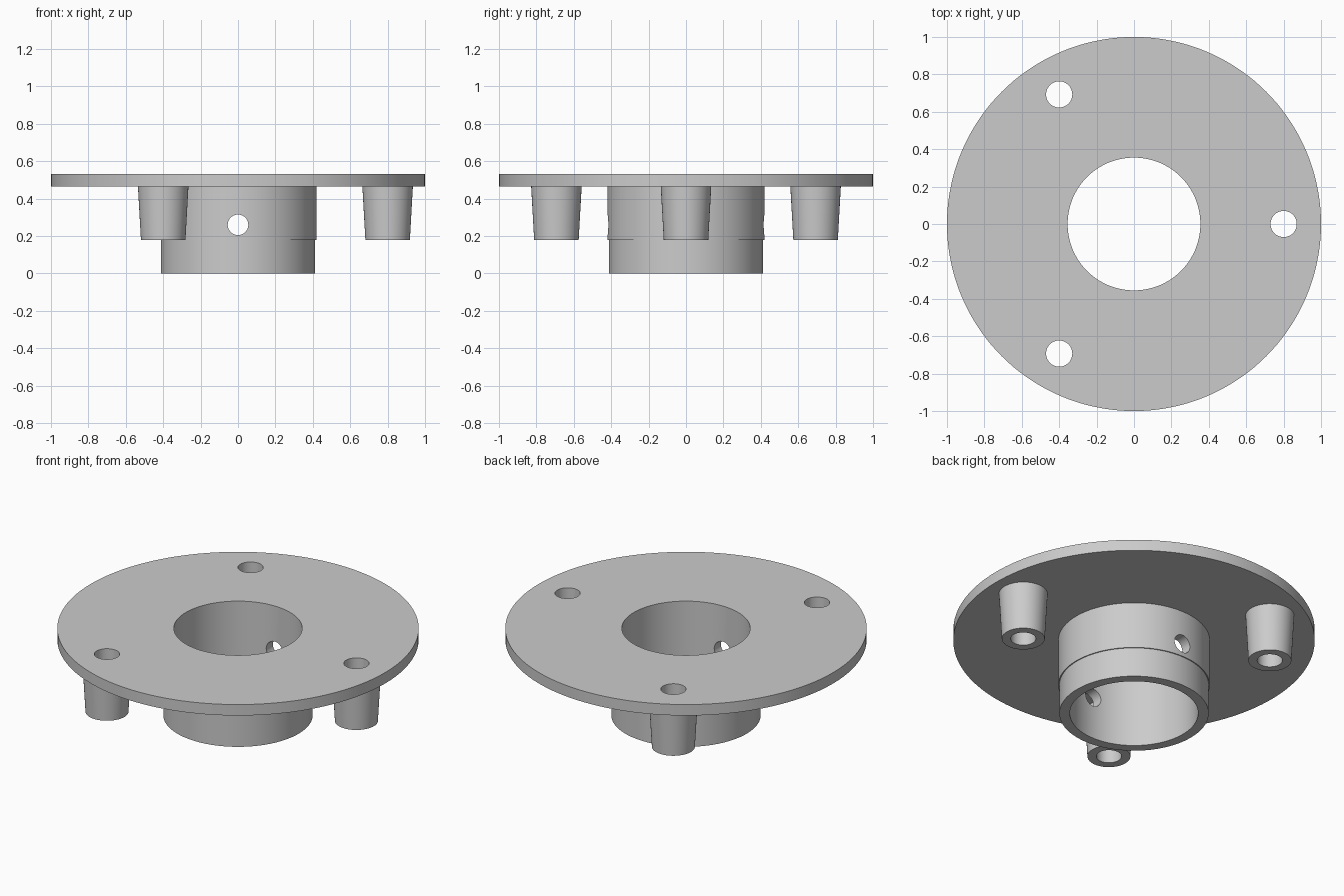
import bpy
import bmesh
from math import cos, sin, pi, radians
from mathutils import Matrix, Vector

cube = bpy.data.objects.get("Cube")
if cube:
    bpy.data.objects.remove(cube, do_unlink=True)

BORE_R, PLATE_BOTTOM, PLATE_TOP, STEP_Z = 0.355, 0.465, 0.532, 0.18
PIN_R, PIN_CIRCLE = 0.07, 0.8

grey = bpy.data.materials.new("plain grey")
grey.use_nodes = True
grey.diffuse_color = (0.6, 0.6, 0.6, 1)
grey.node_tree.nodes["Principled BSDF"].inputs["Base Color"].default_value = (0.6, 0.6, 0.6, 1)


def make_object(name, bm):
    bmesh.ops.recalc_face_normals(bm, faces=bm.faces)
    mesh = bpy.data.meshes.new(name)
    bm.to_mesh(mesh)
    bm.free()
    mesh.materials.append(grey)
    obj = bpy.data.objects.new(name, mesh)
    bpy.context.collection.objects.link(obj)
    return obj


def lathe(name, profile, segments, centre=(0, 0)):
    """Revolve a closed (radius, height) outline around a vertical axis."""
    bm = bmesh.new()
    rings = []
    for i in range(segments):
        a = 2 * pi * i / segments
        rings.append([bm.verts.new((centre[0] + r * cos(a), centre[1] + r * sin(a), z))
                      for r, z in profile])
    n = len(profile)
    for i, ring in enumerate(rings):
        after = rings[(i + 1) % segments]
        for j in range(n):
            k = (j + 1) % n
            bm.faces.new((ring[j], after[j], after[k], ring[k]))
    return make_object(name, bm)


def drill(target, radius, length, matrix):
    """Cut a round hole through the target."""
    bm = bmesh.new()
    bmesh.ops.create_cone(bm, cap_ends=True, segments=48, radius1=radius,
                          radius2=radius, depth=length, matrix=matrix)
    cutter = make_object("hole_cutter", bm)
    cutter.hide_render = True
    mod = target.modifiers.new("hole", "BOOLEAN")
    mod.operation = "DIFFERENCE"
    mod.solver = "EXACT"
    mod.object = cutter
    bpy.context.view_layer.objects.active = target
    bpy.ops.object.modifier_apply(modifier=mod.name)
    bpy.data.objects.remove(cutter, do_unlink=True)


# Round plate and stepped hub, turned as one piece
flange = lathe("flanged_hub", [
    (BORE_R, 0), (0.413, 0), (0.413, STEP_Z), (0.419, STEP_Z),
    (0.419, PLATE_BOTTOM), (1, PLATE_BOTTOM), (1, PLATE_TOP), (BORE_R, PLATE_TOP)], 144)

# Cross hole through the front and back walls of the hub
drill(flange, 0.055, 1.2, Matrix.Translation((0, 0, 0.26)) @ Matrix.Rotation(pi / 2, 4, "X"))

# Three tapered hollow bosses, each with its hole through the plate
parts = [flange]
for number in range(3):
    angle = radians(120 * number)
    x, y = PIN_CIRCLE * cos(angle), PIN_CIRCLE * sin(angle)
    drill(flange, PIN_R, 0.4, Matrix.Translation(Vector((x, y, PLATE_TOP))))
    parts.append(lathe(f"boss_{number + 1}", [
        (PIN_R, STEP_Z), (0.119, STEP_Z), (0.135, PLATE_BOTTOM), (PIN_R, PLATE_BOTTOM)],
        48, (x, y)))

# Smooth round walls with crisp rims
bpy.ops.object.select_all(action="DESELECT")
for part in parts:
    part.select_set(True)
bpy.context.view_layer.objects.active = flange
bpy.ops.object.shade_smooth_by_angle(angle=radians(30))
